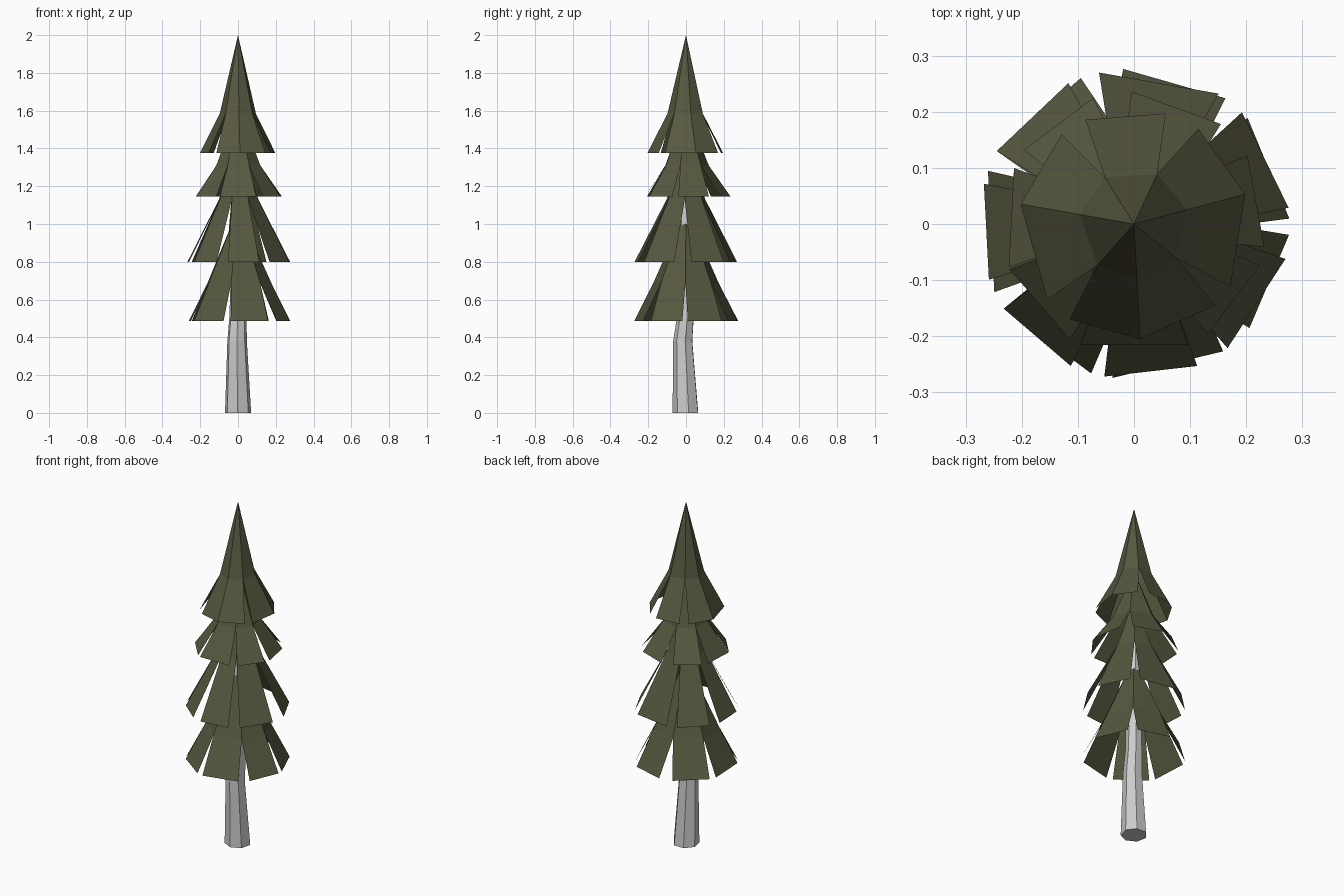
import bpy, bmesh
from math import sin, cos, radians, pi

if "Cube" in bpy.data.objects:
    bpy.data.objects.remove(bpy.data.objects["Cube"])


def ring(bm, angles, r, z, cx=0.0, cy=0.0):
    return [bm.verts.new((cx + r * cos(a), cy + r * sin(a), z)) for a in angles]


def finish(bm, name, mat=None):
    mesh = bpy.data.meshes.new(name)
    bm.to_mesh(mesh)
    bm.free()
    obj = bpy.data.objects.new(name, mesh)
    bpy.context.collection.objects.link(obj)
    if mat:
        mesh.materials.append(mat)
    return obj


needles = bpy.data.materials.new("dark_olive_needles")
needles.diffuse_color = (0.095, 0.098, 0.05, 1)
needles.use_nodes = True
needles.node_tree.nodes["Principled BSDF"].inputs["Base Color"].default_value = needles.diffuse_color

# Slightly crooked seven-sided trunk, (z, radius, centre x, centre y)
bm = bmesh.new()
sides = 7
turn = [2 * pi * i / sides + 0.2 for i in range(sides)]
path = [(0, 0.071, 0, 0), (0.38, 0.053, -0.005, -0.015),
        (0.52, 0.046, 0, 0), (1.4, 0.03, 0, 0)]
rings = [ring(bm, turn, r, z, x, y) for z, r, x, y in path]
for lo, hi in zip(rings, rings[1:]):
    for i in range(sides):
        j = (i + 1) % sides
        bm.faces.new((lo[i], lo[j], hi[j], hi[i]))
bm.faces.new(rings[0][::-1])
bm.faces.new(rings[-1])
finish(bm, "trunk")


# Branch tier: small cone cap with separate flared panels hanging from its rim
def tier(name, apex_z, mid_z, mid_r, low_z, low_r, panels):
    bm = bmesh.new()
    n = len(panels)
    rim = []
    for i in range(n):
        prev_end = panels[i - 1][1] - (360 if i == 0 else 0)
        rim.append(radians((prev_end + panels[i][0]) / 2))
    mid = ring(bm, rim, mid_r, mid_z)
    apex = bm.verts.new((0, 0, apex_z))
    for i, (a, b) in enumerate(panels):
        j = (i + 1) % n
        bm.faces.new((mid[i], mid[j], apex))
        p, q = ring(bm, (radians(a), radians(b)), low_r, low_z)
        bm.faces.new((p, q, mid[j], mid[i]))
    finish(bm, name, needles)


# Start and end angle of every panel, counter-clockwise
tier("top_branches", 2.0, 1.585, 0.098, 1.375, 0.205,
     [(-139 - 51, -139), (-124, -87), (-87, -45), (-33, 15),
      (15, 56), (74, 115), (129, 170)])
tier("upper_branches", 1.62, 1.31, 0.122, 1.145, 0.236,
     [(-205, -161), (-160, -119), (-114, -66), (-56, -18),
      (-10, 31), (49, 91), (108, 146)])
tier("middle_branches", 1.45, 1.13, 0.108, 0.80, 0.277,
     [(-195, -159), (-147, -114), (-101, -66), (-53, -13),
      (6, 46), (57, 103), (115, 152)])
tier("lower_branches", 1.08, 0.685, 0.178, 0.487, 0.277,
     [(-200, -154), (-147, -106), (-98, -55), (-42, -4),
      (2, 43), (54, 94), (110, 152)])
